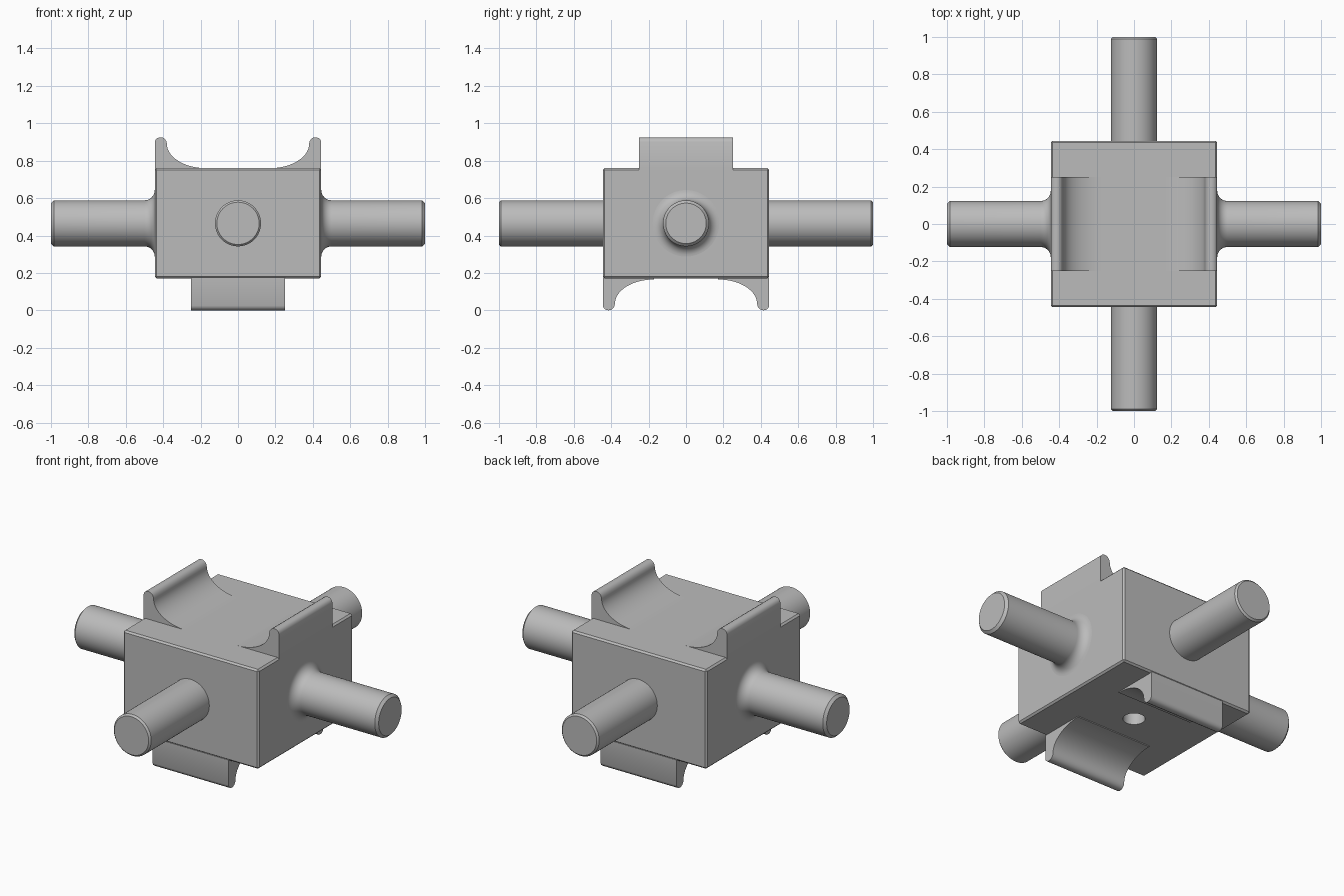
import bpy, bmesh, math
from mathutils import Matrix, Vector

cube = bpy.data.objects.get("Cube")
if cube:
    bpy.data.objects.remove(cube, do_unlink=True)

HALF = 0.445            # half width of the block
BOTTOM, TOP = 0.17, 0.76
MID = 0.465             # height of the rod axes
CHAMFER = 0.01

grey = bpy.data.materials.new("plain_grey")
grey.use_nodes = True
grey.diffuse_color = (0.5, 0.5, 0.5, 1)
grey.node_tree.nodes["Principled BSDF"].inputs["Base Color"].default_value = (0.5, 0.5, 0.5, 1)


def finish(name, bm, smooth=True):
    bmesh.ops.recalc_face_normals(bm, faces=bm.faces)
    mesh = bpy.data.meshes.new(name)
    bm.to_mesh(mesh)
    bm.free()
    mesh.materials.append(grey)
    obj = bpy.data.objects.new(name, mesh)
    bpy.context.collection.objects.link(obj)
    if smooth:
        bpy.ops.object.select_all(action='DESELECT')
        obj.select_set(True)
        bpy.context.view_layer.objects.active = obj
        bpy.ops.object.shade_smooth_by_angle(angle=math.radians(30))
    return obj


# Chamfered block
bm = bmesh.new()
bmesh.ops.create_cube(bm, size=1, matrix=Matrix.Translation((0, 0, (TOP + BOTTOM) / 2))
                      @ Matrix.Diagonal((2 * HALF, 2 * HALF, TOP - BOTTOM, 1)))
bmesh.ops.bevel(bm, geom=bm.edges[:], offset=CHAMFER, segments=1, affect='EDGES')
block = finish("block", bm, smooth=False)

# Blind hole in the underside
bm = bmesh.new()
bmesh.ops.create_cone(bm, cap_ends=True, segments=48, radius1=0.06, radius2=0.06,
                      depth=0.4, matrix=Matrix.Translation((0, 0, BOTTOM)))
cutter = finish("hole_cutter", bm)
cutter.hide_render = True
cutter.hide_set(True)
hole = block.modifiers.new("hole", 'BOOLEAN')
hole.operation = 'DIFFERENCE'
hole.solver = 'EXACT'
hole.object = cutter


# Rods: lathed outlines of (radius, distance from the centre)
def rod(name, angle, chamfer, fillet):
    r = 0.123
    start = HALF - 0.002
    outline = [(r + fillet, start)]
    if fillet:
        for i in range(9):
            a = math.pi / 2 * i / 8
            outline.append((r + fillet * (1 - math.sin(a)), HALF + fillet * (1 - math.cos(a))))
    outline += [(r, 1 - chamfer), (r - chamfer, 1), (0, 1)]
    bm = bmesh.new()
    verts = [bm.verts.new((d, radius, 0)) for radius, d in outline]
    edges = [bm.edges.new(pair) for pair in zip(verts, verts[1:])]
    bmesh.ops.spin(bm, geom=verts + edges, cent=(0, 0, 0), axis=(1, 0, 0),
                   angle=2 * math.pi, steps=64)
    bmesh.ops.remove_doubles(bm, verts=bm.verts, dist=0.0001)
    bm.transform(Matrix.Translation((0, 0, MID)) @ Matrix.Rotation(angle, 4, 'Z'))
    finish(name, bm)


rod("left_rod", 0, 0.015, 0.055)
rod("right_rod", math.pi, 0.015, 0.055)
rod("back_rod", math.pi / 2, 0.01, 0)
rod("front_rod", -math.pi / 2, 0.01, 0)


# Curved lips: concave inner sweep, rounded tip, flush outer face
def lip(name, transform):
    width = 0.25
    profile = [(HALF, TOP - CHAMFER), (0.17, TOP - CHAMFER)]
    for i in range(17):
        a = math.pi / 2 * i / 16
        profile.append((0.17 + 0.21 * math.sin(a), 0.89 - 0.13 * math.cos(a)))
    profile += [(0.383, 0.904), (0.391, 0.916), (0.403, 0.924), (0.417, 0.925),
                (0.431, 0.921), (0.44, 0.913), (HALF, 0.9)]
    bm = bmesh.new()
    face = bm.faces.new([bm.verts.new((x, -width, z)) for x, z in profile])
    swept = bmesh.ops.extrude_face_region(bm, geom=[face])
    moved = [v for v in swept["geom"] if isinstance(v, bmesh.types.BMVert)]
    bmesh.ops.translate(bm, verts=moved, vec=Vector((0, 2 * width, 0)))
    bm.transform(transform)
    finish(name, bm)


# Lower lips are upside down and turned a quarter
flip = Matrix.Translation((0, 0, TOP + BOTTOM - 0.005)) @ Matrix.Diagonal((1, 1, -1, 1))
for side, turn in (("left", 0), ("right", math.pi)):
    lip("upper_lip_" + side, Matrix.Rotation(turn, 4, 'Z'))
for side, turn in (("back", math.pi / 2), ("front", -math.pi / 2)):
    lip("lower_lip_" + side, flip @ Matrix.Rotation(turn, 4, 'Z'))
